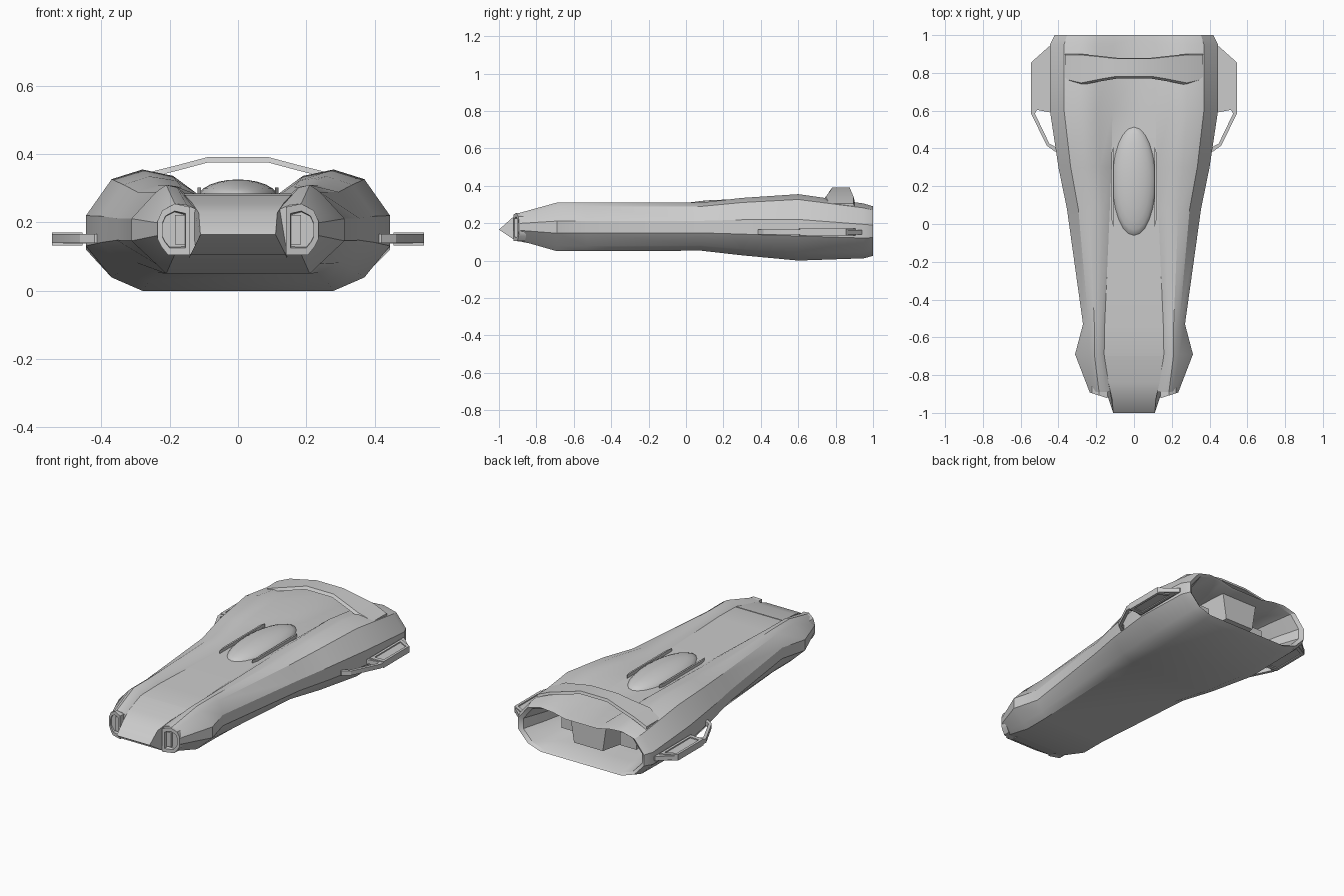
import bpy, bmesh, math

if "Cube" in bpy.data.objects:
    bpy.data.objects.remove(bpy.data.objects["Cube"])


def make(name, bm, mirror=False, angle=28):
    bmesh.ops.recalc_face_normals(bm, faces=bm.faces)
    me = bpy.data.meshes.new(name)
    bm.to_mesh(me)
    bm.free()
    ob = bpy.data.objects.new(name, me)
    bpy.context.collection.objects.link(ob)
    if mirror:
        ob.modifiers.new("mirror", 'MIRROR')
    bpy.ops.object.select_all(action='DESELECT')
    ob.select_set(True)
    bpy.context.view_layer.objects.active = ob
    bpy.ops.object.shade_smooth_by_angle(angle=math.radians(angle))
    return ob


def loft(name, rings, mirror=False, angle=28):
    """Bridge closed rings of points and cap both ends."""
    bm = bmesh.new()
    vs = [[bm.verts.new(p) for p in r] for r in rings]
    n = len(vs[0])
    for r, s in zip(vs, vs[1:]):
        for i in range(n):
            j = (i + 1) % n
            bm.faces.new((r[i], r[j], s[j], s[i]))
    bm.faces.new(vs[0][::-1])
    bm.faces.new(vs[-1])
    return make(name, bm, mirror, angle)


def slab(name, outline, z0, z1, mirror=True):
    return loft(name, [[(x, y, z) for x, y in outline] for z in (z0, z1)], mirror)


def section(y, w, d, b, a, c, zc, zt, zb):
    """Twin-ridged body cross-section with a sunken centre channel."""
    h = zt - zb
    half = [(c, zc), (a, zc + (zt - zc) * .75), (b, zt), (d, zt - .08 * h),
            (w, zb + .62 * h), (w, zb + .37 * h), (d, zb + .11 * h), (b, zb)]
    pts = half + [(-x, z) for x, z in reversed(half)]
    return [(x, y, z) for x, z in pts]


# hull, open at the back with a funnel-shaped cavity
stations = [
    (-.89, .235, .205, .185, .15, .12, .238, .255, .107),
    (-.69, .312, .24, .21, .178, .158, .28, .31, .05),
    (-.53, .27, .24, .21, .178, .155, .285, .31, .05),
    (.08, .355, .295, .235, .165, .128, .285, .31, .053),
    (.30, .40, .335, .26, .18, .12, .285, .335, .028),
    (.60, .445, .37, .28, .19, .114, .28, .355, 0),
    (.95, .445, .37, .28, .19, .108, .27, .305, .012),
    (1.0, .42, .355, .27, .19, .105, .265, .29, .025)]
rings = [section(*s) for s in stations]
for y, s in ((.985, .94), (.85, .84), (.68, .74)):
    rings.append([(x * s, y, .155 + (z - .155) * s) for x, _, z in rings[7]])
loft("hull", rings)

# nose wedge between the lamps
loft("nose_wedge", [
    [(s * .155, -.70, .07), (s * .14, -.91, .105), (s * .11, -1, .165),
     (s * .115, -.93, .228), (s * .135, -.84, .258), (s * .157, -.70, .281)]
    for s in (-1, 1)])

# D-shaped nose lamps with recessed glass
outline = [(.14, .105), (.205, .105), (.225, .13), (.235, .15), (.235, .205),
           (.222, .235), (.185, .255), (.14, .245)]


def lamp_ring(scale, dy):
    out = []
    for x, z in outline:
        x, z = .187 + (x - .187) * scale, .178 + (z - .178) * scale
        out.append((x, -.892 - (.235 - x) * .32 + dy, z))
    return out


loft("nose_lamp", [lamp_ring(1, .04), lamp_ring(1, 0), lamp_ring(.72, 0),
                   lamp_ring(.66, .03)], True)
loft("lamp_block", [[(x, y, z) for x, z in
                     ((.155, .135), (.185, .135), (.185, .222), (.155, .222))]
                    for y in (-.86, -.902)], True)

# canopy bubble in the channel
bm = bmesh.new()
bmesh.ops.create_uvsphere(bm, u_segments=24, v_segments=12, radius=1)
for v in bm.verts:
    x, y, z = v.co
    v.co = (x * .118, .225 + y * .295, .272 + z * .054)
bmesh.ops.bisect_plane(bm, geom=bm.verts[:] + bm.edges[:] + bm.faces[:],
                       plane_co=(0, 0, .265), plane_no=(0, 0, -1), clear_outer=True)
make("canopy", bm, angle=40)

# thin rails along the canopy
slab("canopy_rail", [(.108, -.02), (.118, .02), (.118, .38), (.108, .41)], .27, .303)

# arched rear spoiler
span = [(.365, .755, .90, .305), (.28, .735, .90, .342), (.18, .755, .89, .367),
        (.09, .77, .88, .391)]
span = [(-x, *r) for x, *r in span] + span[::-1]
loft("spoiler", [[(x, y0, z - .016), (x, y1, z - .016), (x, y1 - .005, z),
                  (x, y0 + .012, z)] for x, y0, y1, z in span])

# side fins with raised frame and recessed panel
slab("fin_plate", [(.41, .94), (.45, .94), (.545, .855), (.545, .61), (.44, .59), (.41, .59)],
     .139, .164)
bm = bmesh.new()
for z in (.133, .171):
    o = [bm.verts.new((x, y, z)) for x, y in ((.455, .905), (.545, .855), (.545, .61), (.455, .605))]
    i = [bm.verts.new((x, y, z)) for x, y in ((.47, .875), (.53, .842), (.53, .635), (.47, .63))]
    m = [bm.verts.new((v.co.x, v.co.y, .152)) for v in o]
    n = [bm.verts.new((v.co.x, v.co.y, .152)) for v in i]
    for k in range(4):
        j = (k + 1) % 4
        bm.faces.new((o[k], o[j], i[j], i[k]))
        bm.faces.new((o[k], m[k], m[j], o[j]))
        bm.faces.new((i[k], i[j], n[j], n[k]))
make("fin_frame", bm, True)
slab("fin_strut", [(.545, .62), (.545, .585), (.462, .415), (.42, .385), (.40, .385),
                   (.40, .40), (.448, .425), (.525, .585), (.51, .61)], .14, .166)

# engine parts inside the rear cavity
loft("engine_block", [[(x, y, z) for x, z in ((-w, .255), (w, .255), (w * .8, z0), (-w * .8, z0))]
                      for y, w, z0 in ((.66, .14, .07), (.93, .12, .10))])
loft("engine_pod", [[(.14, y, .11), (.25, y, .11), (.25, y, .19), (.14, y, .19)]
                    for y in (.66, .83)], True)
